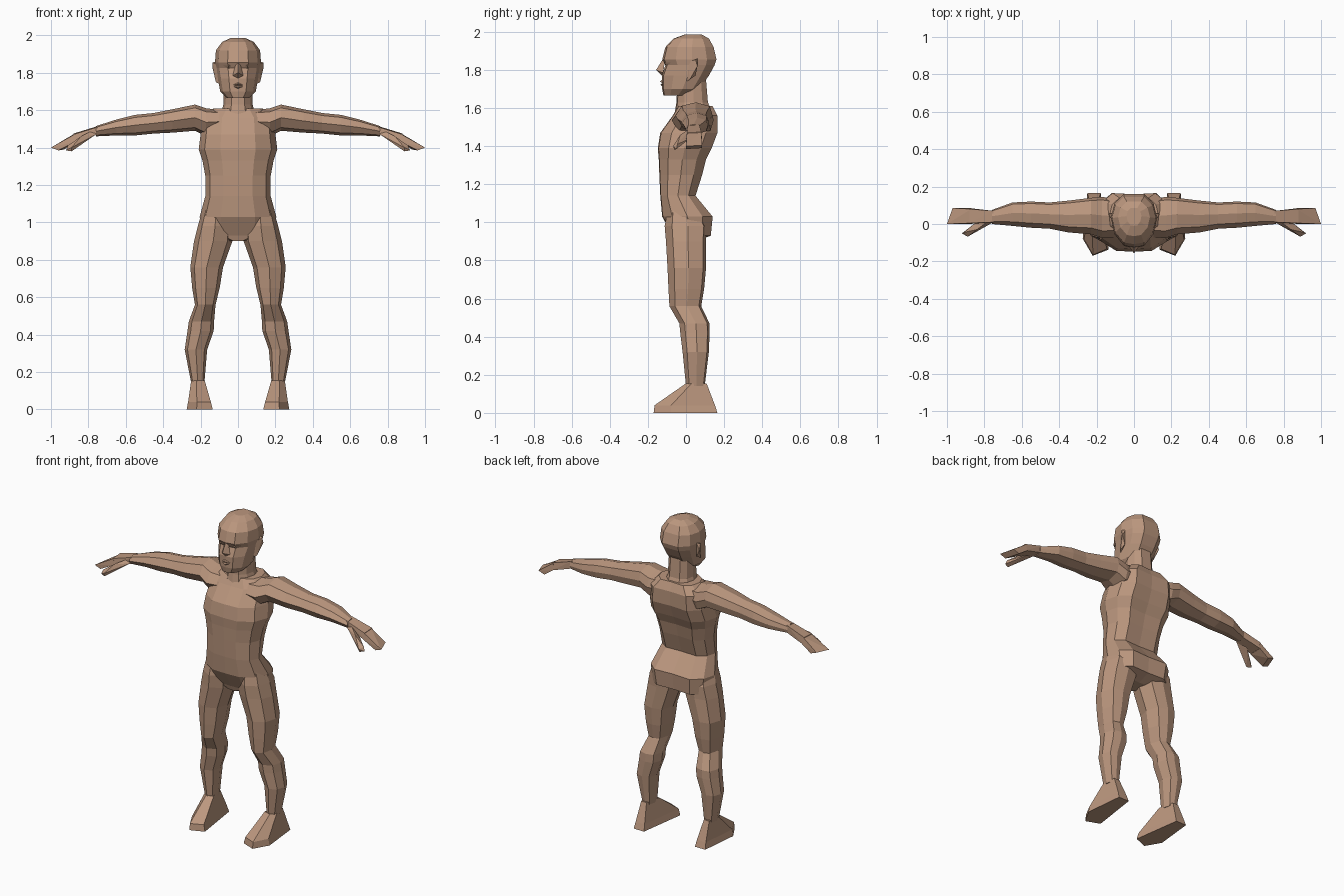
import bpy
import bmesh

cube = bpy.data.objects.get("Cube")
if cube:
    bpy.data.objects.remove(cube, do_unlink=True)

# One skin colour for the whole figure
SKIN = (0.50, 0.31, 0.21, 1)
skin = bpy.data.materials.new("skin")
skin.use_nodes = True
skin.diffuse_color = SKIN
skin.node_tree.nodes["Principled BSDF"].inputs["Base Color"].default_value = SKIN


def finish(name, mesh_data, side=1):
    """Turn a bmesh into a flat shaded object, reflected for the right side."""
    for vert in mesh_data.verts:
        vert.co.x *= side
    bmesh.ops.recalc_face_normals(mesh_data, faces=mesh_data.faces)
    mesh = bpy.data.meshes.new(name)
    mesh_data.to_mesh(mesh)
    mesh_data.free()
    mesh.materials.append(skin)
    part = bpy.data.objects.new(name, mesh)
    bpy.context.scene.collection.objects.link(part)
    return part


def both_halves(half):
    """Complete a half section that runs from front middle to back middle."""
    return half + [(-u, v) for u, v in reversed(half[1:-1])]


def loft(name, section, stations, along_x=False, side=1):
    """Skin a section through stations of (position, u low, u high, y front, y back)."""
    bm = bmesh.new()
    rings = []
    for position, low, high, front, back in stations:
        ring = []
        for u, v in section:
            across = (low + high) / 2 + u * (high - low) / 2
            depth = (front + back) / 2 + v * (back - front) / 2
            place = (position, depth, across) if along_x else (across, depth, position)
            ring.append(bm.verts.new(place))
        rings.append(ring)
    count = len(section)
    for lower, upper in zip(rings, rings[1:]):
        for i in range(count):
            j = (i + 1) % count
            bm.faces.new((lower[i], lower[j], upper[j], upper[i]))
    bm.faces.new(rings[0])
    bm.faces.new(rings[-1])
    return finish(name, bm, side)


def centred(stations):
    """Expand (height, half width, front, back) to full loft stations."""
    return [(z, -half, half, front, back) for z, half, front, back in stations]


def hull(name, points, side=1):
    """Wrap a small faceted solid around a few points."""
    bm = bmesh.new()
    for point in points:
        bm.verts.new(point)
    result = bmesh.ops.convex_hull(bm, input=bm.verts)
    unused = set(result["geom_interior"] + result["geom_unused"])
    loose = [item for item in unused if isinstance(item, bmesh.types.BMVert)]
    bmesh.ops.delete(bm, geom=loose, context="VERTS")
    return finish(name, bm, side)


# Cross sections
trunk_section = both_halves([(0, -1), (.45, -.97), (.85, -.6), (1, 0), (.9, .6), (.6, 1), (0, .95)])
head_section = both_halves([(0, -1), (.45, -.93), (.85, -.5), (1, .1), (.85, .65), (.45, 1), (0, 1)])
limb_section = both_halves([(0, -1), (.75, -.65), (1, .1), (.7, .85), (0, 1)])
foot_section = [(.2, -1), (.95, -.45), (.6, 1), (-.4, 1), (-1, -.8)]

# Trunk from crotch to collar
loft("torso", trunk_section, centred([
    (.90, .05, -.06, .05),
    (.93, .19, -.07, .13),
    (1.03, .205, -.125, .14),
    (1.14, .175, -.135, .05),
    (1.25, .175, -.14, .085),
    (1.33, .19, -.143, .105),
    (1.39, .21, -.148, .135),
    (1.47, .2, -.135, .165),
    (1.56, .19, -.07, .165),
    (1.61, .13, -.04, .14),
]))

# Neck and head
loft("neck", head_section, centred([
    (1.57, .095, -.06, .14),
    (1.63, .078, -.05, .115),
    (1.75, .075, -.045, .105),
]))
loft("head", head_section, centred([
    (1.665, .06, -.118, .02),
    (1.70, .095, -.125, .07),
    (1.77, .108, -.127, .12),
    (1.825, .118, -.108, .15),
    (1.855, .123, -.125, .16),
    (1.92, .118, -.108, .145),
    (1.965, .085, -.065, .12),
    (1.985, .04, -.01, .085),
]))

# Facial features
hull("nose", [
    (0, -.157, 1.80), (0, -.12, 1.86), (0, -.125, 1.77),
    (.028, -.12, 1.785), (-.028, -.12, 1.785),
    (.012, -.11, 1.85), (-.012, -.11, 1.85),
])
for label, height, reach in (("upper_lip", 1.74, -.137), ("lower_lip", 1.722, -.134)):
    hull(label, [
        (0, reach, height), (.045, -.112, 1.73), (-.045, -.112, 1.73),
        (0, -.12, height + .012), (0, -.12, height - .012),
    ])

for name, side in (("left", 1), ("right", -1)):
    hull(name + "_eye", [
        (.02, -.10, 1.838), (.078, -.08, 1.838), (.05, -.115, 1.838),
        (.05, -.09, 1.85), (.05, -.10, 1.822),
    ], side)
    hull(name + "_ear", [
        (.10, 0, 1.74), (.11, .01, 1.84), (.115, .06, 1.86), (.11, .05, 1.77),
        (.135, .05, 1.855), (.135, .06, 1.82), (.118, .02, 1.75),
    ], side)

    # Arm from inside the shoulder to the wrist
    loft(name + "_arm", limb_section, [
        (.08, 1.48, 1.60, -.07, .13),
        (.17, 1.46, 1.61, -.075, .145),
        (.23, 1.49, 1.63, -.055, .14),
        (.35, 1.48, 1.605, -.045, .125),
        (.45, 1.475, 1.585, -.025, .115),
        (.55, 1.465, 1.575, -.02, .12),
        (.65, 1.465, 1.55, -.01, .115),
        (.76, 1.46, 1.515, 0, .075),
    ], along_x=True, side=side)

    # Palm, bent fingers and thumb
    hull(name + "_palm", [
        (.75, .01, 1.47), (.75, .07, 1.47), (.75, .01, 1.51), (.75, .07, 1.515),
        (.88, 0, 1.43), (.88, .085, 1.43), (.88, .005, 1.47), (.88, .08, 1.475),
    ], side)
    hull(name + "_fingers", [
        (.87, 0, 1.432), (.87, .085, 1.432), (.87, .005, 1.473), (.87, .08, 1.477),
        (1, 0, 1.40), (.97, .085, 1.405), (.96, 0, 1.385), (.93, .085, 1.39),
    ], side)
    hull(name + "_thumb", [
        (.76, .03, 1.50), (.76, .005, 1.47), (.83, .02, 1.44),
        (.84, -.03, 1.46), (.86, -.02, 1.42),
        (.91, -.045, 1.41), (.92, -.05, 1.385), (.89, -.068, 1.40), (.89, -.06, 1.38),
    ], side)

    # Leg from hip to ankle
    loft(name + "_leg", limb_section, [
        (1.10, .05, .18, -.09, .05),
        (.98, .03, .215, -.112, .11),
        (.90, .03, .235, -.105, .105),
        (.76, .08, .255, -.097, .105),
        (.65, .098, .245, -.092, .095),
        (.56, .12, .23, -.087, .08),
        (.47, .128, .263, -.035, .123),
        (.42, .13, .27, -.03, .124),
        (.32, .165, .285, -.018, .12),
        (.14, .18, .25, 0, .098),
    ], side=side)

    # Foot with a low toe
    loft(name + "_foot", foot_section, [
        (0, .135, .278, -.17, .165),
        (.04, .145, .27, -.165, .152),
        (.155, .178, .252, 0, .108),
    ], side=side)
